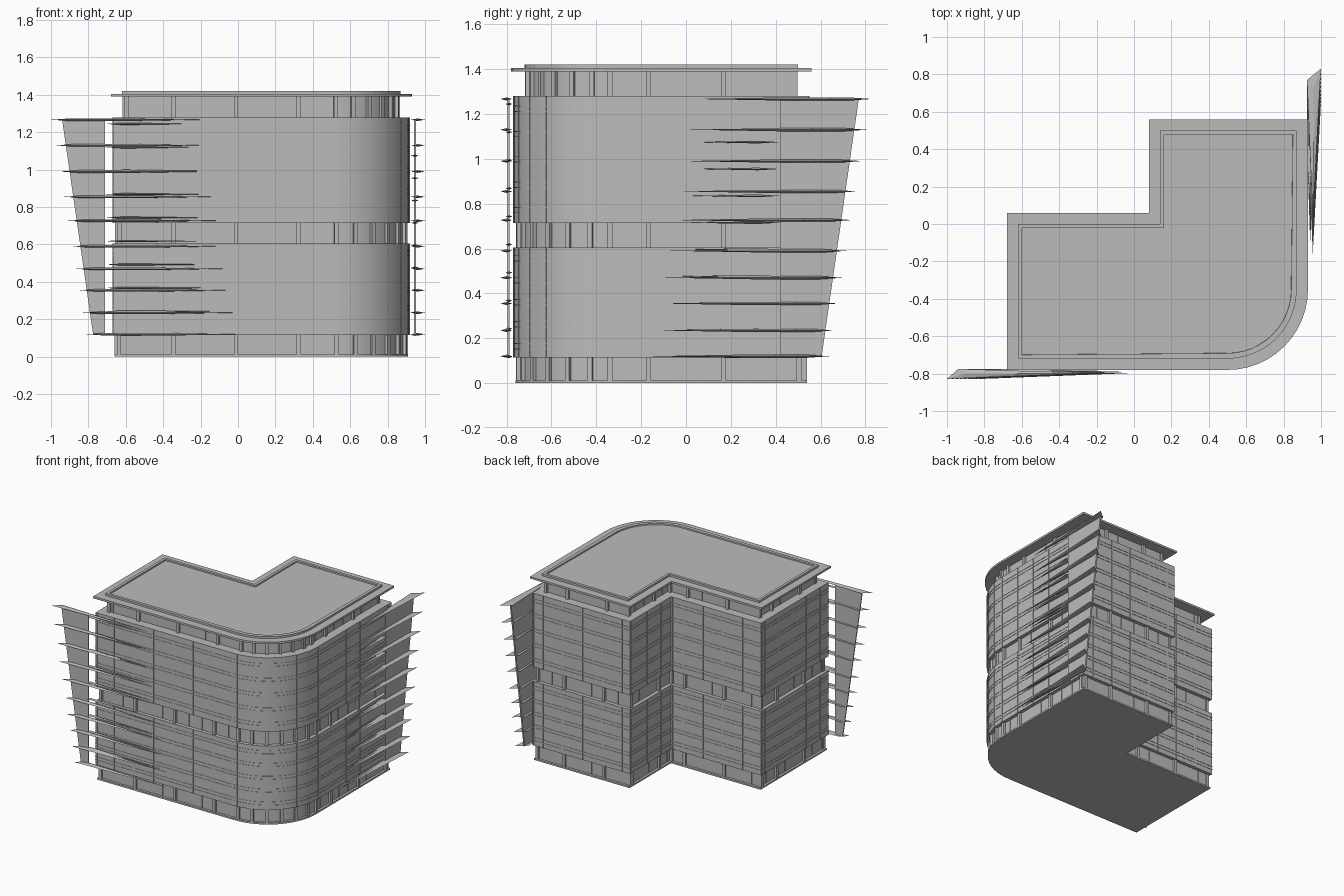
import bpy, bmesh, math
from mathutils import Vector, Matrix

if "Cube" in bpy.data.objects:
    bpy.data.objects.remove(bpy.data.objects["Cube"])

grey = bpy.data.materials.new("concrete_grey")
grey.use_nodes = True
grey.diffuse_color = (0.5, 0.5, 0.5, 1)
grey.node_tree.nodes["Principled BSDF"].inputs["Base Color"].default_value = (0.5, 0.5, 0.5, 1)


def finish(bm, name, smooth=False):
    bmesh.ops.recalc_face_normals(bm, faces=bm.faces)
    mesh = bpy.data.meshes.new(name)
    bm.to_mesh(mesh)
    bm.free()
    mesh.materials.append(grey)
    ob = bpy.data.objects.new(name, mesh)
    bpy.context.collection.objects.link(ob)
    if smooth:
        bpy.ops.object.select_all(action="DESELECT")
        ob.select_set(True)
        bpy.context.view_layer.objects.active = ob
        bpy.ops.object.shade_smooth_by_angle(angle=math.radians(25))


# L-shaped plan with one rounded corner, inset by d from the roof edge
def outline(d):
    x0, x1, y0, y1 = -0.68 + d, 0.93 - d, -0.78 + d, 0.56 - d
    r = 0.43 - d
    arc = [Vector((x1 - r + r * math.sin(a), y0 + r - r * math.cos(a)))
           for a in (math.pi / 2 * i / 12 for i in range(13))]
    rest = [(x1, y1), (0.08 + d, y1), (0.08 + d, 0.06 - d), (x0, 0.06 - d)]
    return [Vector((x0, y0))] + arc + [Vector(p) for p in rest]


def add_prism(bm, d, z0, z1):
    base = bm.faces.new([bm.verts.new((p.x, p.y, z0)) for p in outline(d)])
    ext = bmesh.ops.extrude_face_region(bm, geom=[base], use_keep_orig=True)["geom"]
    for v in ext:
        if isinstance(v, bmesh.types.BMVert):
            v.co.z = z1
    return [f for f in ext if isinstance(f, bmesh.types.BMFace)
            and all(abs(v.co.z - z1) < 1e-6 for v in f.verts)][0]


def slab(name, d, z0, z1):
    bm = bmesh.new()
    add_prism(bm, d, z0, z1)
    finish(bm, name, True)


# Places on every wall, with the wall direction: straight walls follow one
# building grid, the rounded corner has a place on every second facet
def stations(d, step):
    pts = outline(d)
    for i, a in enumerate(pts):
        b = pts[(i + 1) % len(pts)]
        t = (b - a).normalized()
        if 1 <= i < 13:
            if i % 2:
                yield a.lerp(b, 0.5), t
            continue
        yield a + t * 0.011, t
        axis, phase = (0, -0.01) if abs(t.x) > 0.5 else (1, 0.168)
        lo, hi = sorted((a[axis], b[axis]))
        for k in range(math.ceil((lo - phase) / step), math.floor((hi - phase) / step) + 1):
            p = a.copy()
            p[axis] = phase + step * k
            yield p, t


def posts(name, d, step, z0, z1, width, depth):
    bm = bmesh.new()
    for p, t in stations(d, step):
        m = (Matrix.Translation((p.x, p.y, (z0 + z1) / 2))
             @ Matrix.Rotation(math.atan2(t.y, t.x), 4, "Z")
             @ Matrix.Diagonal((width, depth, z1 - z0, 1)))
        bmesh.ops.create_cube(bm, size=1, matrix=m)
    finish(bm, name)


# Recessed storeys with columns
slab("base_plate", 0.02, 0, 0.012)
for name, core, z0, z1 in (("ground_floor", 0.038, 0.01, 0.12),
                           ("middle_floor", 0.04, 0.6, 0.72),
                           ("top_floor", 0.08, 1.28, 1.39)):
    slab(name + "_wall", core, z0, z1)
    posts(name + "_columns", core - 0.006, 0.335, z0, z1, 0.022, 0.022)
    posts(name + "_mullions", core, 0.335 / 3, z0, z1, 0.008, 0.006)

# Two curtain wall blocks with shallow grids
for name, z0, z1 in (("lower_block", 0.115, 0.605), ("upper_block", 0.715, 1.28)):
    slab(name, 0.012, z0, z1)
    posts(name + "_vertical_bars", 0.012, 0.335 / 2, z0, z1, 0.006, 0.005)
    bm = bmesh.new()
    rows = 5
    for i in range(rows):
        z = z0 + (z1 - z0) * (i + 0.5) / rows
        for dz in (-0.012, 0.012):
            add_prism(bm, 0.0095, z + dz - 0.002, z + dz + 0.002)
    finish(bm, name + "_horizontal_bars")

# Roof with a flat rim around a shallow sunken deck
slab("roof_eave", 0, 1.39, 1.405)
bm = bmesh.new()
top = add_prism(bm, 0.06, 1.405, 1.42)
bmesh.ops.recalc_face_normals(bm, faces=bm.faces)
for width in (0.029, 0.001):
    bmesh.ops.inset_region(bm, faces=[top], thickness=width, depth=0)
for v in top.verts:
    v.co.z -= 0.01
finish(bm, "roof_parapet")


# Screens: s runs along the wall from the outer corner, d runs outward
def front(s, d, z):
    return Vector((-1.0 + s, -0.775 - d, z))


def side(s, d, z):
    return Vector((0.925 + d * 1.4, 0.83 - s, z))


def add_hull(bm, points):
    verts = [bm.verts.new(p) for p in points]
    bmesh.ops.convex_hull(bm, input=verts)


def screen(name, place, inner, low_z, pitch, count):
    # Tapered upright plate
    bm = bmesh.new()
    add_hull(bm, [place(s, d, z) for d in (0.012, 0.02)
                  for s, z in ((0.06, 1.265), (inner, 1.265), (inner, 0.12), (0.225, 0.12))])
    finish(bm, name + "_plate")
    # Long pointed blades, stepping back toward the ground
    bm = bmesh.new()
    levels = (0.12, 0.235, 0.355, 0.47, 0.59, 0.727, 0.855, 0.99, 1.13, 1.267)
    for z in levels:
        s = (1.267 - z) * 0.165
        pts = [(0, 0.053, 0), (0.06, 0, 0), (0.8, 0.022, 0)]
        pts += [(a, 0.025, h) for a in (0.1, 0.4) for h in (-0.007, 0.007)]
        add_hull(bm, [place(s + a, d, z + h) for a, d, h in pts])
    finish(bm, name + "_long_blades")
    # Short blades between the plate and the wall
    bm = bmesh.new()
    for i in range(count):
        z = low_z + pitch * i
        end = 0.74 + (1.267 - z) * 0.165
        pts = [(inner, 0, 0), (inner, 0.03, 0), (end, 0.012, 0)]
        pts += [(inner + 0.1, 0.015, h) for h in (-0.006, 0.006)]
        add_hull(bm, [place(a, d, z + h) for a, d, h in pts])
    finish(bm, name + "_short_blades")


screen("front_screen", front, 0.29, 0.117, 0.1253, 10)
screen("side_screen", side, 0.41, 0.117, 0.1197, 9)
